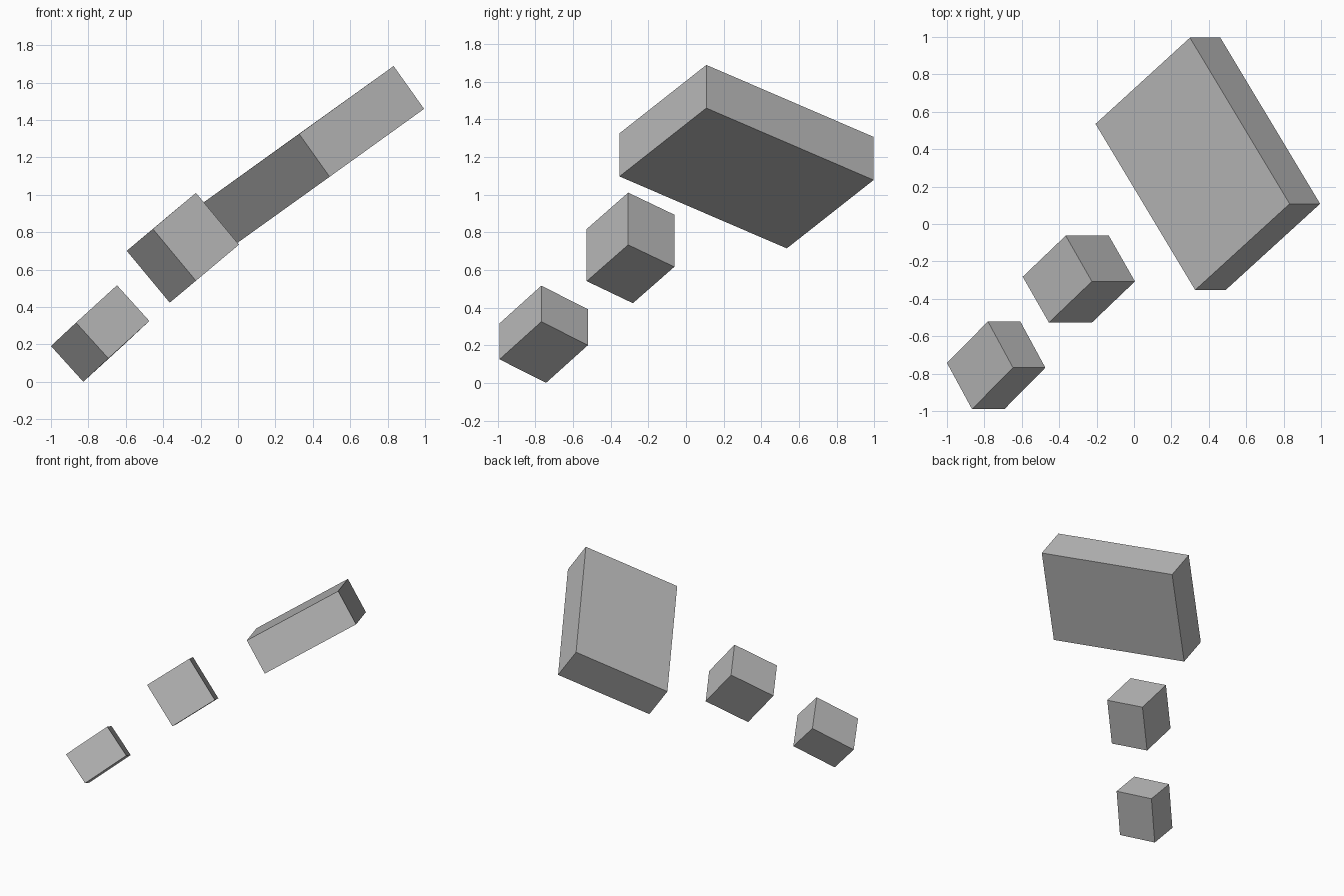
import bpy
import bmesh
from mathutils import Matrix, Vector

cube = bpy.data.objects.get("Cube")
if cube:
    bpy.data.objects.remove(cube, do_unlink=True)

# Single plain grey
grey = bpy.data.materials.new("grey")
grey.use_nodes = True
colour = (0.5, 0.5, 0.5, 1)
grey.diffuse_color = colour
grey.node_tree.nodes["Principled BSDF"].inputs["Base Color"].default_value = colour


def tilted_block(name, corner, width, length, depth):
    """Block spanned by three edge vectors from its topmost corner."""
    edges = [Vector(e) for e in (width, length, depth)]
    centre = Vector(corner) + sum(edges, Vector()) / 2
    shape = Matrix(edges).transposed().to_4x4()
    bm = bmesh.new()
    bmesh.ops.create_cube(bm, size=1, matrix=shape)
    bmesh.ops.recalc_face_normals(bm, faces=bm.faces)
    mesh = bpy.data.meshes.new(name)
    bm.to_mesh(mesh)
    bm.free()
    mesh.materials.append(grey)
    obj = bpy.data.objects.new(name, mesh)
    obj.location = centre
    bpy.context.collection.objects.link(obj)


# Three floating blocks rising along a diagonal
tilted_block("small_block", (-0.647, -0.768, 0.516),
             (-0.219, -0.222, -0.2), (-0.134, 0.247, -0.125), (0.173, 0, -0.191))
tilted_block("middle_block", (-0.225, -0.307, 1.01),
             (-0.23, -0.22, -0.193), (-0.14, 0.245, -0.117), (0.23, 0, -0.277))
tilted_block("large_slab", (0.832, 0.108, 1.688),
             (-0.505, -0.461, -0.363), (-0.533, 0.888, -0.382), (0.163, 0, -0.229))
